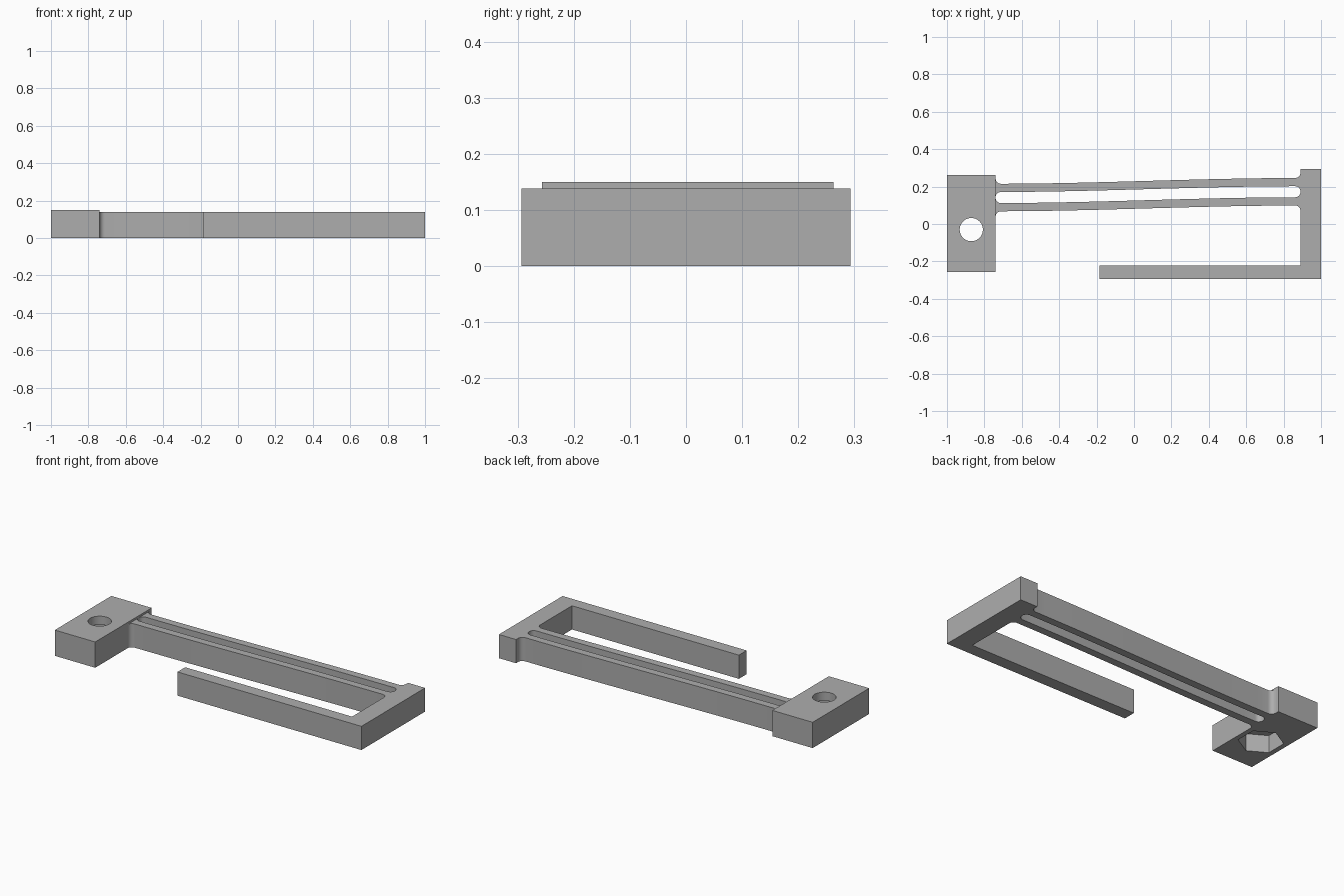
import bpy, bmesh, math

cube = bpy.data.objects.get("Cube")
if cube:
    bpy.data.objects.remove(cube, do_unlink=True)

grey = bpy.data.materials.new("plain grey")
grey.use_nodes = True
colour = (0.42, 0.42, 0.42, 1)
grey.diffuse_color = colour
grey.node_tree.nodes["Principled BSDF"].inputs["Base Color"].default_value = colour


def prism(name, outline, z0, z1):
    """Extrude a flat outline between two heights."""
    bm = bmesh.new()
    face = bm.faces.new([bm.verts.new((x, y, z0)) for x, y in outline])
    new = bmesh.ops.extrude_face_region(bm, geom=[face])["geom"]
    bmesh.ops.translate(bm, vec=(0, 0, z1 - z0),
                        verts=[v for v in new if isinstance(v, bmesh.types.BMVert)])
    bmesh.ops.recalc_face_normals(bm, faces=bm.faces)
    mesh = bpy.data.meshes.new(name)
    bm.to_mesh(mesh)
    bm.free()
    mesh.materials.append(grey)
    obj = bpy.data.objects.new(name, mesh)
    bpy.context.collection.objects.link(obj)
    return obj


def ring(cx, cy, radius, sides):
    angles = [math.pi / 2 + math.tau * i / sides for i in range(sides)]
    return [(cx + radius * math.cos(a), cy + radius * math.sin(a)) for a in angles]


def smooth(obj):
    bpy.ops.object.select_all(action="DESELECT")
    obj.select_set(True)
    bpy.context.view_layer.objects.active = obj
    bpy.ops.object.shade_smooth_by_angle(angle=math.radians(30))


# Flexure frame: two curved beams, end bar and return arm in one outline
LEFT, RIGHT, FILLET, HALF, BEND = -0.74, 0.89, 0.028, 0.022, 0.031
corner = [FILLET * (1 - math.cos(math.pi / 2 * i / 6)) for i in range(7)]
stations = ([LEFT + d for d in corner]
            + [LEFT + FILLET + (RIGHT - LEFT - 2 * FILLET) * i / 24 for i in range(1, 24)]
            + [RIGHT - d for d in reversed(corner)])


def beam_edge(y, side):
    """One edge of a beam, bending in an S and flaring into both ends."""
    points = []
    for x in stations:
        t = (x - LEFT) / (RIGHT - LEFT)
        d = max(FILLET - min(x - LEFT, RIGHT - x), 0)
        flare = FILLET - math.sqrt(max(FILLET ** 2 - d ** 2, 0))
        points.append((x, y + BEND * t * t * (3 - 2 * t) + side * (HALF + flare)))
    return points


UPPER, LOWER = 0.193, 0.09
frame_outline = (beam_edge(UPPER, 1)
                 + [(RIGHT, 0.293), (1, 0.293), (1, -0.293), (-0.185, -0.293),
                    (-0.185, -0.222), (RIGHT, -0.222)]
                 + beam_edge(LOWER, -1)[::-1]
                 + beam_edge(LOWER, 1)
                 + beam_edge(UPPER, -1)[::-1])
frame = prism("flexure_frame", frame_outline, 0, 0.138)

# Mounting block with a bolt hole and a hexagonal nut pocket underneath
block = prism("mounting_block",
              [(-1, -0.257), (LEFT, -0.257), (LEFT, 0.263), (-1, 0.263)], 0, 0.15)
cutters = [prism("bolt_hole_cutter", ring(-0.87, -0.03, 0.062, 48), -0.1, 0.3),
           prism("nut_pocket_cutter", ring(-0.87, -0.03, 0.118, 6), -0.1, 0.1)]
bpy.context.view_layer.objects.active = block
for cutter in cutters:
    mod = block.modifiers.new(cutter.name, "BOOLEAN")
    mod.operation = "DIFFERENCE"
    mod.solver = "EXACT"
    mod.object = cutter
    bpy.ops.object.modifier_apply(modifier=mod.name)
for cutter in cutters:
    bpy.data.objects.remove(cutter, do_unlink=True)

smooth(frame)
smooth(block)
